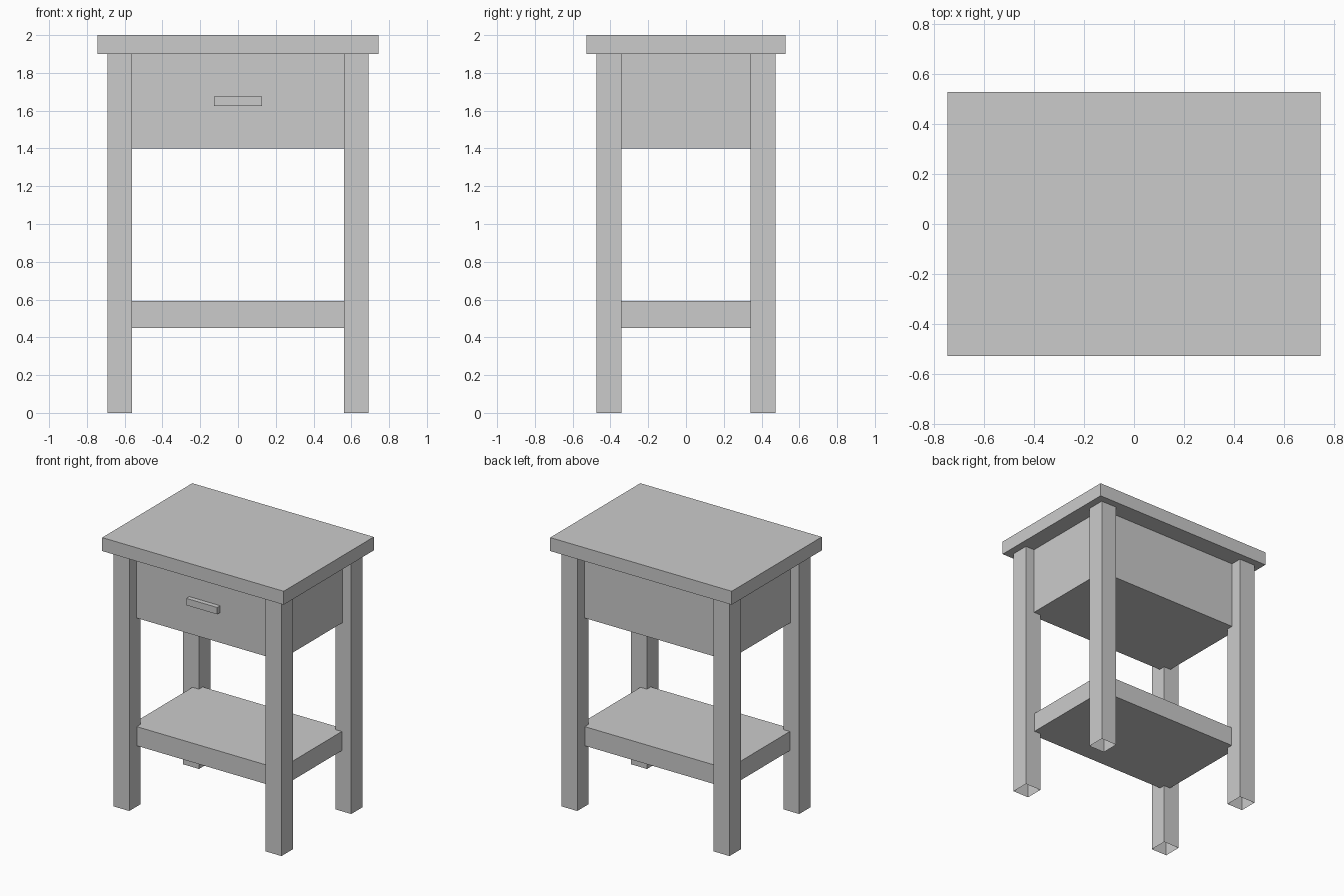
import bpy
import bmesh
from mathutils import Vector

if "Cube" in bpy.data.objects:
    bpy.data.objects.remove(bpy.data.objects["Cube"])


def box(name, lo, hi, open_bottom=False, open_top=False):
    """Axis-aligned box between two corners, optionally without its end caps."""
    lo, hi = Vector(lo), Vector(hi)
    bm = bmesh.new()
    bmesh.ops.create_cube(bm, size=1)
    for v in bm.verts:
        v.co = Vector(hi[i] if v.co[i] > 0 else lo[i] for i in range(3))
    bm.normal_update()
    caps = [f for f in bm.faces
            if (open_bottom and f.normal.z < -0.5) or (open_top and f.normal.z > 0.5)]
    bmesh.ops.delete(bm, geom=caps, context='FACES')
    mesh = bpy.data.meshes.new(name)
    bm.to_mesh(mesh)
    bm.free()
    obj = bpy.data.objects.new(name, mesh)
    bpy.context.collection.objects.link(obj)
    return obj


# Overhanging table top
box("table_top", (-0.745, -0.528, 1.9), (0.745, 0.528, 2.0))

# Four hollow-ended legs
for side, sx in (("left", -1), ("right", 1)):
    for end, sy in (("front", -1), ("back", 1)):
        xs = sorted((sx * 0.56, sx * 0.69))
        ys = sorted((sy * 0.342, sy * 0.475))
        box(f"{end}_{side}_leg", (xs[0], ys[0], 0), (xs[1], ys[1], 1.9),
            open_bottom=True, open_top=True)

# Drawer case, its corners set into the legs
box("drawer_case", (-0.617, -0.39, 1.4), (0.617, 0.39, 1.9), open_top=True)

# Drawer handle on the front face
box("drawer_handle", (-0.127, -0.425, 1.624), (0.127, -0.39, 1.675))

# Lower shelf, its corners set into the legs
box("lower_shelf", (-0.613, -0.386, 0.45), (0.613, 0.386, 0.592))
